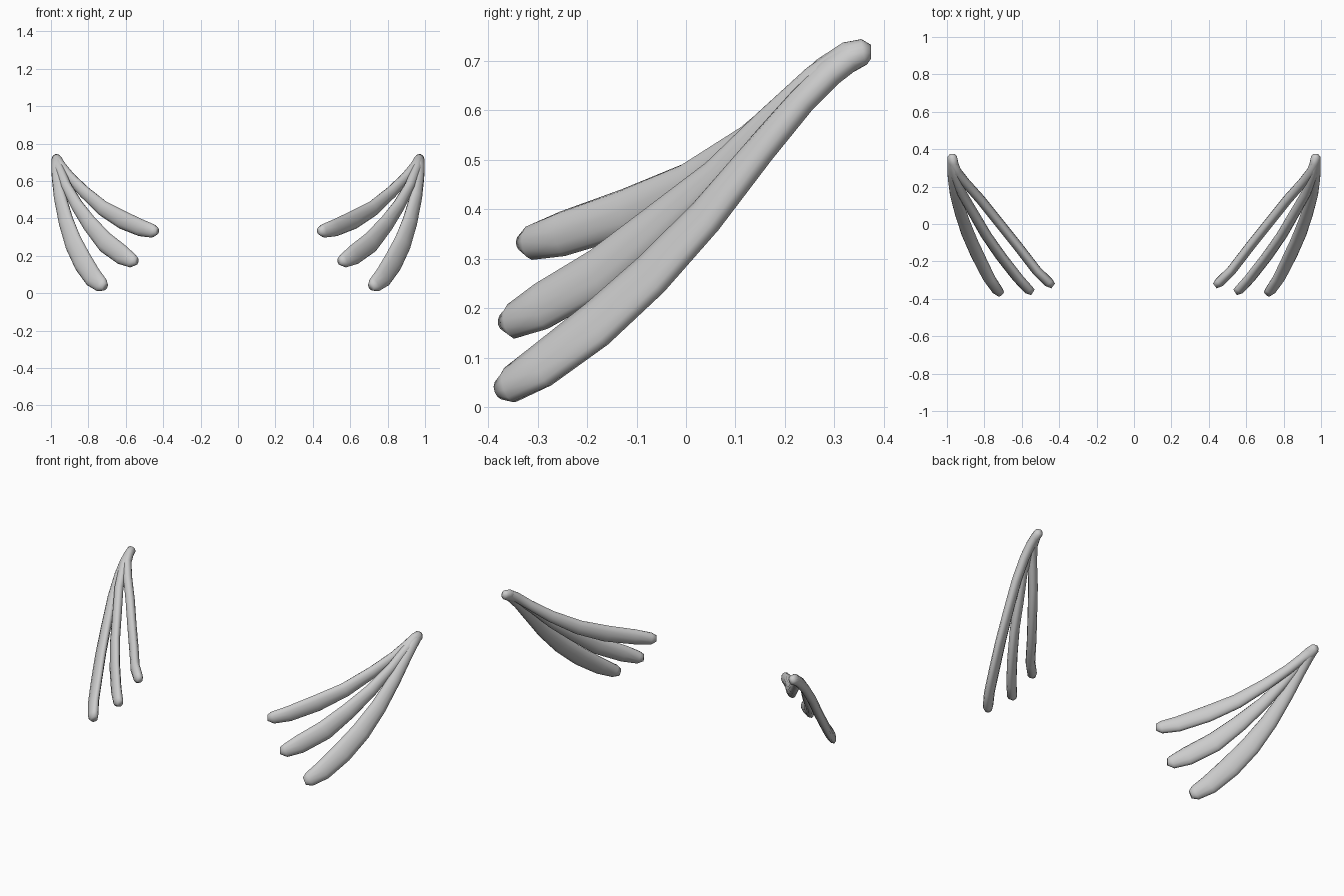
import bpy, bmesh, math
from mathutils import Vector

if "Cube" in bpy.data.objects:
    bpy.data.objects.remove(bpy.data.objects["Cube"], do_unlink=True)

grey = bpy.data.materials.new("soft_grey")
grey.use_nodes = True
grey.diffuse_color = (0.6, 0.6, 0.6, 1)
grey.node_tree.nodes["Principled BSDF"].inputs["Base Color"].default_value = (0.6, 0.6, 0.6, 1)

SIDES = 12
THICK = 0.026

# Shared bent root where the three plumes meet: x, y, z, half width
ROOT = [(.968, .33, .708, .033), (.972, .36, .718, .027), (.972, .374, .718, .014)]

# Each plume: direction its flat side faces, then stations from tip to root
PLUMES = {
    "upper_plume": ((.74, -.62, .08), [
        (.432, -.331, .333, .018), (.455, -.313, .333, .036), (.52, -.25, .35, .046),
        (.62, -.12, .393, .050), (.72, .005, .452, .043), (.82, .13, .54, .034),
        (.90, .22, .622, .028), (.947, .28, .68, .028)]),
    "middle_plume": ((.71, -.63, .22), [
        (.541, -.365, .173, .02), (.565, -.35, .174, .038), (.62, -.29, .205, .053),
        (.71, -.175, .272, .056), (.79, -.06, .367, .047), (.86, .06, .468, .036),
        (.92, .165, .577, .028), (.955, .26, .665, .027)]),
    "lower_plume": ((.68, -.64, .35), [
        (.711, -.374, .035, .022), (.73, -.355, .045, .041), (.775, -.29, .085, .054),
        (.83, -.18, .168, .059), (.88, -.07, .268, .055), (.92, .04, .385, .046),
        (.953, .15, .52, .036), (.967, .235, .62, .031), (.97, .29, .675, .031)]),
}


def plume(name, facing, stations, side):
    """Loft flattened oval rings along the stations, then cap both ends."""
    bm = bmesh.new()
    pts = [Vector(s[:3]) for s in stations]
    rings = []
    for i, s in enumerate(stations):
        t = (pts[min(i + 1, len(pts) - 1)] - pts[max(i - 1, 0)]).normalized()
        wide = Vector(facing).cross(t).normalized()
        flat = t.cross(wide)
        thin = min(THICK, s[3] * 0.9)
        ring = []
        for k in range(SIDES):
            a = math.tau * k / SIDES
            p = pts[i] + wide * s[3] * math.cos(a) + flat * thin * math.sin(a)
            ring.append(bm.verts.new((p.x * side, p.y, p.z)))
        rings.append(ring)
    for a, b in zip(rings, rings[1:]):
        for k in range(SIDES):
            n = (k + 1) % SIDES
            bm.faces.new((a[k], a[n], b[n], b[k]))
    bm.faces.new(rings[0])
    bm.faces.new(rings[-1])
    bmesh.ops.recalc_face_normals(bm, faces=bm.faces)
    for f in bm.faces:
        f.smooth = True
    mesh = bpy.data.meshes.new(name)
    bm.to_mesh(mesh)
    bm.free()
    mesh.materials.append(grey)
    bpy.context.collection.objects.link(bpy.data.objects.new(name, mesh))


# Mirrored fans on both sides
for label, side in (("left", 1), ("right", -1)):
    for part, (facing, stations) in PLUMES.items():
        plume(f"{label}_{part}", facing, stations + ROOT, side)
